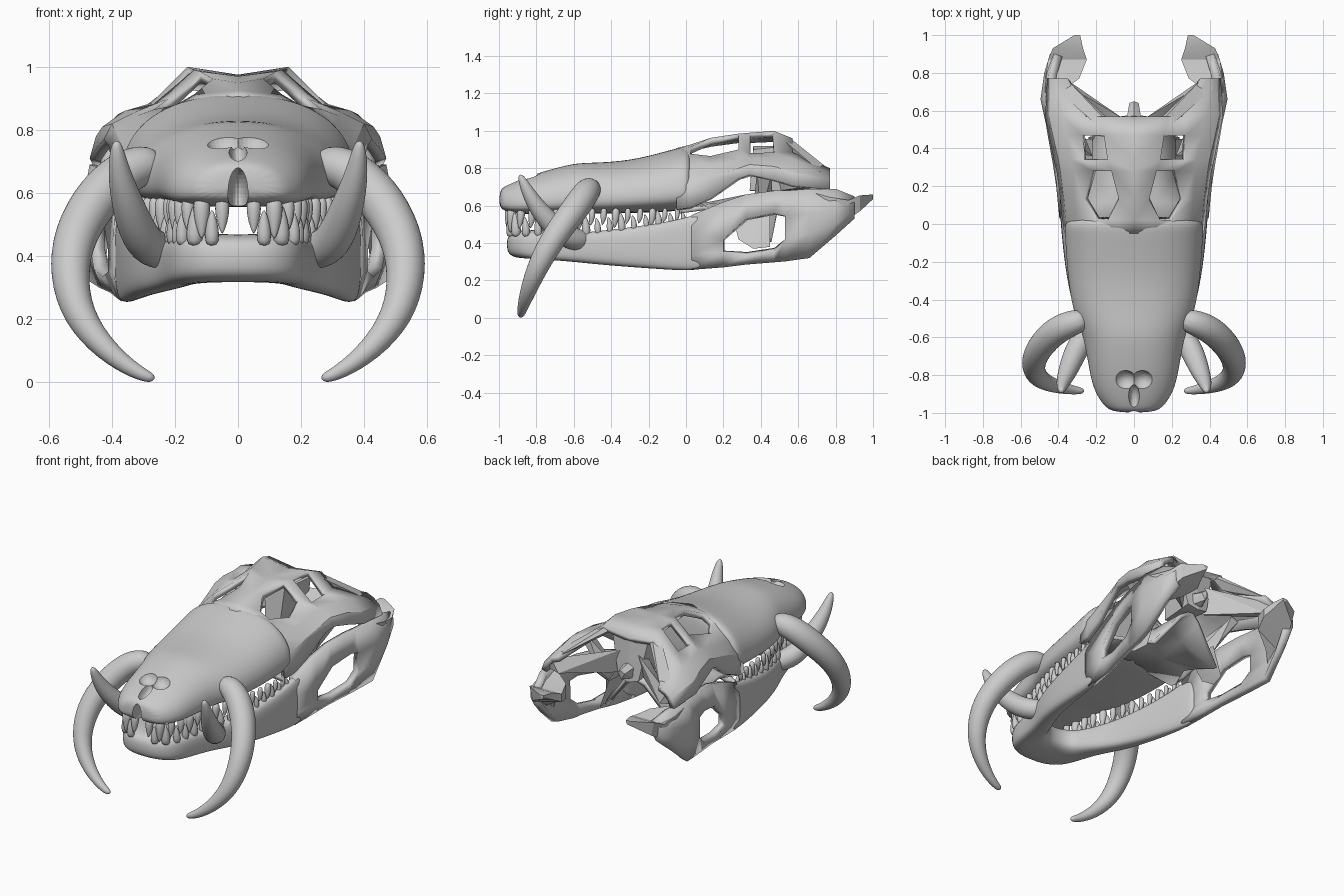
import bpy, bmesh, math
from mathutils import Vector

if "Cube" in bpy.data.objects:
    bpy.data.objects.remove(bpy.data.objects["Cube"], do_unlink=True)

bone = bpy.data.materials.new("bone_grey")
bone.use_nodes = True
COLOUR = (0.6, 0.6, 0.6, 1)
bone.diffuse_color = COLOUR
bone.node_tree.nodes["Principled BSDF"].inputs["Base Color"].default_value = COLOUR


def finish(name, bm, mirror=True, thick=0, subdiv=0):
    bmesh.ops.recalc_face_normals(bm, faces=bm.faces)
    mesh = bpy.data.meshes.new(name)
    bm.to_mesh(mesh)
    bm.free()
    mesh.materials.append(bone)
    ob = bpy.data.objects.new(name, mesh)
    bpy.context.collection.objects.link(ob)
    bpy.ops.object.select_all(action='DESELECT')
    ob.select_set(True)
    bpy.context.view_layer.objects.active = ob
    if subdiv:
        mesh.shade_smooth()
    else:
        bpy.ops.object.shade_smooth_by_angle(angle=math.radians(28))
    if mirror:
        m = ob.modifiers.new("mirror", 'MIRROR')
        m.use_clip = True
        m.merge_threshold = 0.002
    if thick:
        s = ob.modifiers.new("thickness", 'SOLIDIFY')
        s.thickness = thick
        s.offset = -1
    if subdiv:
        ob.modifiers.new("smooth", 'SUBSURF').levels = subdiv
        ob.modifiers["smooth"].render_levels = subdiv
    return ob


def loft(bm, rings, cap_start=True, cap_end=True):
    rows = [[bm.verts.new(p) for p in ring] for ring in rings]
    n = len(rows[0])
    for a, b in zip(rows, rows[1:]):
        for i in range(n):
            j = (i + 1) % n
            bm.faces.new((a[i], a[j], b[j], b[i]))
    if cap_start:
        bm.faces.new(rows[0][::-1])
    if cap_end:
        bm.faces.new(rows[-1])


def tube(bm, path, sides=10):
    """Round tapered tube through (x, y, z, radius) points."""
    pts = [Vector(p[:3]) for p in path]
    rings, prev, u = [], None, None
    for i, p in enumerate(pts):
        t = (pts[min(i + 1, len(pts) - 1)] - pts[max(i - 1, 0)]).normalized()
        u = t.orthogonal().normalized() if prev is None else prev.rotation_difference(t) @ u
        v, prev = t.cross(u), t
        rings.append([p + path[i][3] * (u * math.cos(k) + v * math.sin(k))
                      for k in (2 * math.pi * s / sides for s in range(sides))])
    loft(bm, rings)


def sheet(bm, rows, holes=()):
    """Grid of points joined by quads, leaving out the cells in holes."""
    vs = [[bm.verts.new(p) for p in r] for r in rows]
    for i in range(len(vs) - 1):
        for j in range(len(vs[0]) - 1):
            if (i, j) not in holes:
                bm.faces.new((vs[i][j], vs[i + 1][j], vs[i + 1][j + 1], vs[i][j + 1]))
    for v in [v for v in bm.verts if not v.link_faces]:
        bm.verts.remove(v)


def hull(name, pts):
    bm = bmesh.new()
    for p in pts:
        bm.verts.new(p)
    bmesh.ops.convex_hull(bm, input=bm.verts[:])
    for v in [v for v in bm.verts if not v.link_faces]:
        bm.verts.remove(v)
    return finish(name, bm)


def power(c, e):
    return math.copysign(abs(c) ** e, c)


# Snout: domed sections (y, half width, top, bottom)
SNOUT = [(-1.0, .11, .685, .59), (-.96, .165, .71, .565), (-.88, .215, .745, .555),
         (-.78, .238, .78, .555), (-.68, .255, .808, .555), (-.58, .275, .832, .56),
         (-.47, .325, .832, .555), (-.3, .352, .845, .56), (-.15, .364, .882, .565),
         (-.05, .37, .91, .57), (0, .372, .92, .58), (.04, .34, .9, .59)]
rings = []
for y, w, zt, zb in SNOUT:
    mid = zb + (zt - zb) * 0.3
    ring = []
    for k in range(20):
        a = 2 * math.pi * k / 20
        c, s = math.cos(a), math.sin(a)
        if s > 0:
            ring.append((w * power(c, .88), y, mid + (zt - mid) * power(s, .98)))
        else:
            ring.append((w * power(c, .7), y, mid + (mid - zb) * power(s, .6)))
    rings.append(ring)
bm = bmesh.new()
loft(bm, rings)
snout = finish("snout", bm, mirror=False, subdiv=2)

# Paired nostril pits and the slot below them
for loc, size in (((.045, -.83, .78), (.06, .055, .06)), ((-.045, -.83, .78), (.06, .055, .06)),
                  ((0, -.92, .745), (.03, .07, .06)), ((0, -.98, .6), (.032, .1, .08))):
    bpy.ops.mesh.primitive_uv_sphere_add(segments=24, ring_count=16, location=loc)
    cutter = bpy.context.object
    cutter.scale = size
    cutter.hide_render = True
    cut = snout.modifiers.new("cut", 'BOOLEAN')
    cut.operation, cut.object, cut.solver = 'DIFFERENCE', cutter, 'EXACT'
    bpy.context.view_layer.objects.active = snout
    for m in [m.name for m in snout.modifiers]:
        bpy.ops.object.modifier_apply(modifier=m)
    bpy.data.objects.remove(cutter, do_unlink=True)

# Skull roof and cheek: shell with eye and temple openings
ROOF = [(-.05, (0, .908), (.1, .893), (.2, .85), (.3, .77), (.352, .69), (.369, .58)),
        (.02, (0, .925), (.14, .912), (.2, .878), (.305, .79), (.36, .715), (.38, .59)),
        (.13, (0, .95), (.08, .962), (.265, .865), (.315, .815), (.37, .755), (.39, .64)),
        (.28, (0, .97), (.12, .985), (.22, .9), (.32, .845), (.39, .8), (.41, .75)),
        (.34, (0, .97), (.14, .99), (.27, .88), (.33, .855), (.4, .82), (.425, .77)),
        (.47, (0, .975), (.16, 1), (.275, .885), (.36, .86), (.43, .81), (.45, .74)),
        (.57, (0, .935), (.18, .96), (.26, .885), (.38, .85), (.45, .78), (.47, .71)),
        (.77, (0, .9), (.2, .9), (.35, .8), (.4, .78), (.44, .745), (.46, .69))]
bm = bmesh.new()
sheet(bm, [[(x, y, z) for x, z in pts] for y, *pts in ROOF],
      holes={(1, 1), (2, 1), (4, 1), (6, 0), (6, 1)})
finish("skull_roof", bm, thick=.035)

# Braincase, rear wall and jaw-joint struts
hull("braincase", [(0, .36, .92), (.07, .36, .9), (0, .56, .92), (.12, .55, .92),
                   (0, .34, .68), (.05, .34, .68), (0, .58, .66), (.07, .57, .68)])
hull("neck_knob", [(0, .55, .78), (.04, .55, .76), (0, .65, .76), (.025, .64, .74),
                   (0, .55, .68), (.035, .56, .69), (0, .64, .7)])
hull("joint_strut", [(.05, .46, .8), (.06, .56, .84), (.05, .5, .68), (.4, .76, .77),
                     (.44, .74, .7), (.35, .76, .69), (.3, .64, .7)])
hull("temple_bar", [(.12, .54, .95), (.17, .5, .97), (.17, .57, .95), (.36, .77, .79),
                    (.42, .72, .78), (.27, .62, .87), (.2, .55, .88)])

# Palate and downturned wings behind it
bm = bmesh.new()
sheet(bm, [[(0, -.06, .6), (.16, -.06, .6), (.35, -.06, .58)],
           [(0, .12, .62), (.12, .12, .61), (.3, .1, .6)],
           [(0, .32, .66), (.1, .32, .62), (.25, .3, .5)],
           [(0, .52, .68), (.07, .5, .64), (.24, .46, .42)]])
finish("palate", bm, thick=.025)
hull("palate_wing", [(.22, .25, .55), (.28, .28, .42), (.3, .36, .37), (.28, .45, .38),
                     (.22, .45, .56), (.24, .28, .5)])
hull("cheek_strut", [(.22, .36, .6), (.26, .46, .6), (.25, .4, .54), (.37, .38, .78),
                     (.35, .46, .8), (.4, .46, .78)])

# Front of the lower jaw: (outer x, y, inner x, y, bottom, top)
JAW = [(0, -.955, 0, -.7, .32, .465), (.1, -.95, .06, -.69, .32, .47),
       (.19, -.885, .1, -.66, .315, .465), (.225, -.75, .12, -.62, .31, .455),
       (.255, -.6, .15, -.56, .3, .45), (.325, -.44, .22, -.42, .285, .465),
       (.365, -.22, .275, -.22, .27, .49), (.385, -.02, .315, -.02, .257, .525),
       (.39, .06, .33, .06, .262, .55), (.385, .12, .35, .12, .275, .57)]
rings = []
for ox, oy, ix, iy, zb, zt in JAW:
    ring = []
    for k in range(12):
        a = 2 * math.pi * (k + .5) / 12
        f = .5 + .53 * power(math.cos(a), .6)
        ring.append((ix + (ox - ix) * f, iy + (oy - iy) * f,
                     (zb + zt) / 2 + (zt - zb) * .53 * power(math.sin(a), .6)))
    rings.append(ring)
bm = bmesh.new()
loft(bm, rings, cap_start=False)
finish("lower_jaw_front", bm, subdiv=2)

# Rear of the lower jaw with a side opening: (y, x, four heights)
REAR = [(.03, .395, .257, .34, .46, .55), (.2, .412, .27, .35, .42, .62),
        (.32, .43, .285, .335, .53, .66), (.47, .457, .297, .36, .56, .68),
        (.53, .467, .302, .42, .545, .68), (.66, .495, .32, .45, .56, .69),
        (.8, .475, .44, .5, .58, .69), (.9, .445, .53, .57, .61, .65)]
bm = bmesh.new()
sheet(bm, [[(x - .025 * (i in (0, 3)), y, z) for i, z in enumerate(zs)] for y, x, *zs in REAR],
      holes={(1, 1), (2, 1), (3, 1)})
finish("lower_jaw_rear", bm, thick=.045)

# Jaw-joint shelf ending in an upturned hook: (y, outer x, inner x, bottom, top)
HOOK = [(.68, .47, .42, .36, .67), (.77, .47, .29, .46, .645), (.87, .455, .25, .53, .63),
        (.93, .43, .27, .57, .655), (1, .315, .285, .635, .66)]
bm = bmesh.new()
loft(bm, [[(o, y, t), (i, y, t), (i, y, (b + t) / 2), (o - .02, y, b)] for y, o, i, b, t in HOOK])
finish("jaw_hook", bm)

# Long drooping tusks and shorter rising tusks
TUSKS = {"large_tusks": [(.24, -.5, .7, .056), (.34, -.525, .685, .076), (.44, -.58, .6, .08),
                         (.52, -.68, .47, .073), (.538, -.76, .34, .066), (.508, -.82, .21, .054),
                         (.42, -.86, .1, .039), (.32, -.88, .03, .025), (.262, -.885, .01, .016)],
         "rising_tusks": [(.2, -.52, .41, .06), (.28, -.62, .42, .066), (.32, -.7, .48, .064),
                          (.355, -.79, .58, .052), (.38, -.85, .68, .036), (.386, -.89, .77, .016)]}
for name, path in TUSKS.items():
    bm = bmesh.new()
    tube(bm, path)
    finish(name, bm, subdiv=2)

# Tooth rows spaced evenly along the lip line
LIP = [Vector(p) for p in ((.05, -.945), (.12, -.93), (.175, -.86), (.2, -.74), (.22, -.62),
                           (.28, -.46), (.32, -.3), (.338, -.1), (.348, .02))]


def lip_point(f):
    d = f * sum((b - a).length for a, b in zip(LIP, LIP[1:]))
    for a, b in zip(LIP, LIP[1:]):
        if d <= (b - a).length:
            return a.lerp(b, d / (b - a).length)
        d -= (b - a).length
    return LIP[-1]


COUNT = 16
for name, shift, side in (("upper_teeth", 0, -1), ("lower_teeth", .5, 1)):
    bm = bmesh.new()
    for i in range(COUNT):
        f = (i + shift) / COUNT
        x, y = lip_point(f)
        big = 1 - .45 * f + (.2 if i % 3 == 1 else 0)
        root = .57 if side < 0 else .45 + max(0, f - .45) * .12
        tip = root + side * .1 * big
        r = .027 * big
        tube(bm, [(x, y, root - side * .02, r * .8), (x, y, root + side * .02, r),
                  (x, y - .004, (root + tip) / 2 + side * .012, r * .7), (x, y - .01, tip, r * .12)], 8)
    finish(name, bm, subdiv=1)
